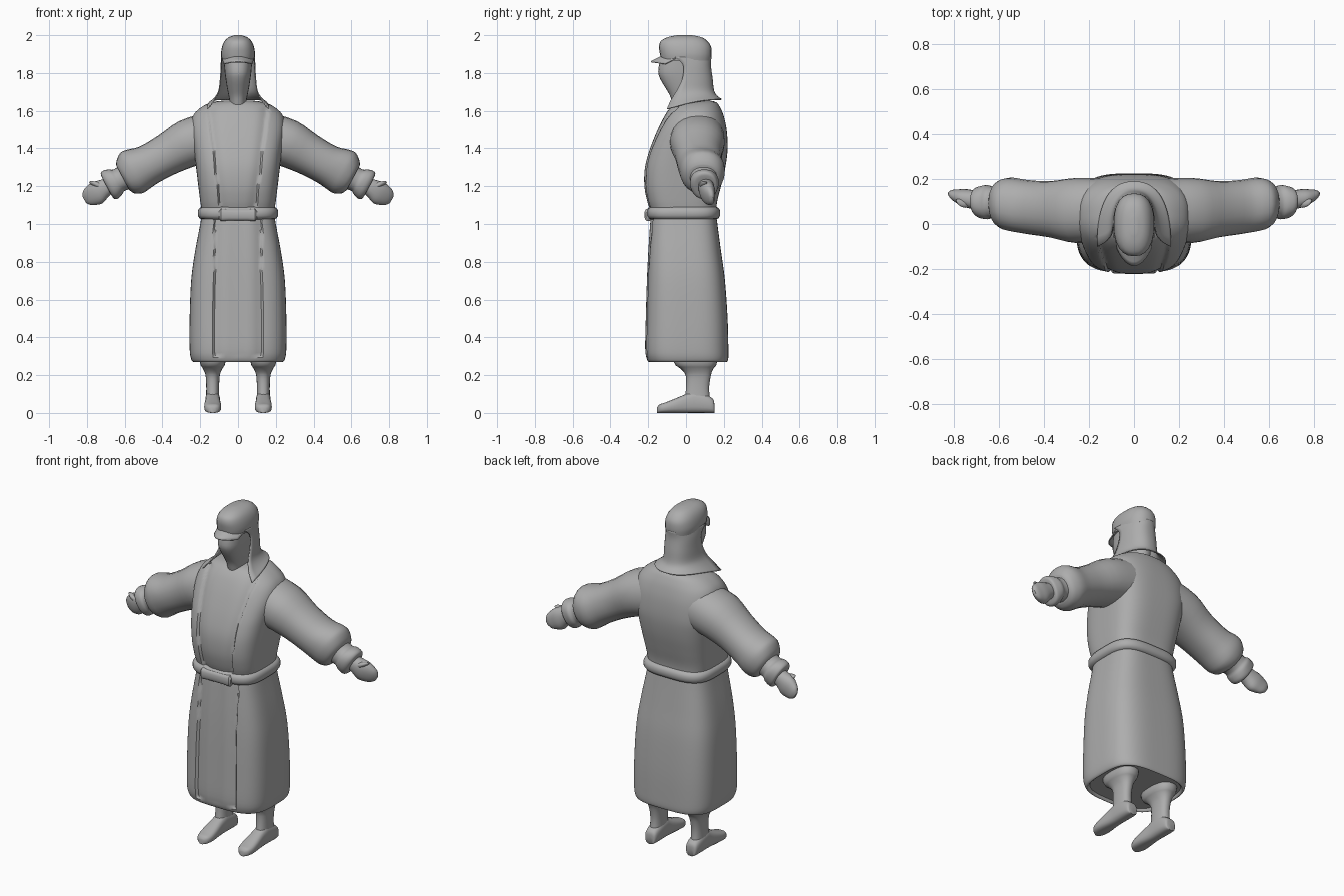
import bpy, bmesh, math
from mathutils import Vector

grey = bpy.data.materials.new("plain_grey")
grey.diffuse_color = (0.42, 0.42, 0.42, 1)


def finish(name, bm, angle=40, thick=0):
    """Turn a bmesh into a smooth-shaded object."""
    bmesh.ops.recalc_face_normals(bm, faces=bm.faces)
    me = bpy.data.meshes.new(name)
    bm.to_mesh(me)
    bm.free()
    ob = bpy.data.objects.new(name, me)
    bpy.context.collection.objects.link(ob)
    me.materials.append(grey)
    if thick:
        mod = ob.modifiers.new("thickness", 'SOLIDIFY')
        mod.thickness = thick
        mod.offset = 0
    bpy.ops.object.select_all(action='DESELECT')
    ob.select_set(True)
    bpy.context.view_layer.objects.active = ob
    bpy.ops.object.shade_smooth_by_angle(angle=math.radians(angle))
    return ob


def loft(name, rings, closed=True, angle=40, thick=0):
    """Skin a list of point rings; closed rings get end caps."""
    bm = bmesh.new()
    rows = [[bm.verts.new(p) for p in r] for r in rings]
    n = len(rows[0])
    for a, b in zip(rows, rows[1:]):
        for i in range(n if closed else n - 1):
            j = (i + 1) % n
            bm.faces.new((a[i], a[j], b[j], b[i]))
    if closed:
        bm.faces.new(rows[0])
        bm.faces.new(rows[-1])
    return finish(name, bm, angle, thick)


def spline(rows, steps):
    """Catmull-Rom refinement of a table of rows."""
    out = []
    for i in range(len(rows) - 1):
        p = [rows[max(0, min(len(rows) - 1, i + k))] for k in (-1, 0, 1, 2)]
        for s in range(steps):
            t = s / steps
            out.append([0.5 * (2*b + (c - a)*t + (2*a - 5*b + 4*c - d)*t*t
                               + (3*b - a - 3*c + d)*t**3) for a, b, c, d in zip(*p)])
    return out + [list(rows[-1])]


def oval(n, rx, ry, e):
    """Superellipse points, e = 2 is an ellipse, larger is squarer."""
    pts = []
    for i in range(n):
        t = 2 * math.pi * i / n
        c, s = math.cos(t), math.sin(t)
        pts.append((rx * math.copysign(abs(c)**(2/e), c), ry * math.copysign(abs(s)**(2/e), s)))
    return pts


def level(z, rx, y0, y1, e=2.4, n=24, cx=0):
    return [Vector((cx + x, (y0 + y1)/2 + y, z)) for x, y in oval(n, rx, (y1 - y0)/2, e)]


# Robe: half width, front and back at each height
robe = [(.285, .225, -.185, .205), (.27, .235, -.195, .215), (.285, .248, -.207, .223),
        (.34, .256, -.216, .224), (.5, .256, -.213, .22), (.7, .248, -.207, .206),
        (.85, .228, -.2, .186), (1.0, .2, -.19, .166), (1.06, .192, -.186, .16),
        (1.12, .2, -.205, .165), (1.2, .21, -.22, .185), (1.3, .222, -.217, .208),
        (1.4, .235, -.19, .22), (1.5, .25, -.15, .215), (1.57, .24, -.115, .2),
        (1.615, .2, -.085, .182), (1.645, .14, -.05, .16), (1.655, .06, 0, .12)]


def robe_ring(z, rx, y0, y1):
    e = 3.4 if z < 1.4 else 3.4 - min(1, (z - 1.4) / .2)
    ring = level(z, rx, y0, y1, e, 128)
    # Open front: robe edges stand proud of the panel between them
    edge = .125 if z < 1.06 else .09 + .07 * (z - 1.06) / .55
    for p in ring:
        if p.y < y0 * .5 and .3 < z < 1.62:
            gap = abs(p.x) - edge
            if gap < 0:
                p.y += .014 * math.exp(-(gap / .035)**2)
            if z < 1.06:
                p.y += .006 * math.exp(-((p.x - .01) / .02)**2)
    return ring


loft("robe", [robe_ring(*r) for r in spline(robe, 4)], angle=50)

# Belt wrapped around the waist, with a tied piece in front
belt = [(1.025, 0), (1.03, .012), (1.045, .021), (1.07, .021), (1.085, .012), (1.09, 0)]
loft("belt", [level(z, .192 + o, -.188 - o, .16 + o, 3.4, 64) for z, o in belt])
loft("belt_knot", [[Vector((x, -.2 + a, 1.048 + b)) for a, b in oval(16, .02 * k, .033 * k, 2.6)]
                   for x, k in ((-.1, .6), (-.09, 1), (-.05, .9), (.05, .9), (.09, 1), (.1, .6))])


# Sleeves and hands follow a sloping axis: x, y, z, radius across, radius in depth
def arm_ring(s, x, y, z, ru, rv, e=2.2):
    return [Vector((s * (x + a * .47), y + b, z + a * .88)) for a, b in oval(24, ru, rv, e)]


sleeve = [(.1, .065, 1.47, .14, .135), (.25, .06, 1.432, .13, .145), (.37, .065, 1.37, .112, .125),
          (.47, .075, 1.315, .108, .12), (.53, .085, 1.288, .12, .12), (.565, .088, 1.27, .122, .115),
          (.595, .09, 1.25, .1, .1), (.61, .092, 1.245, .075, .08)]
cuff = [(.59, .092, 1.25, .07, .075), (.63, .095, 1.232, .064, .07), (.65, .097, 1.222, .076, .076),
        (.675, .097, 1.208, .084, .072), (.692, .1, 1.2, .075, .062), (.695, .1, 1.198, .045, .045)]
hand = [(.67, .105, 1.21, .04, .04), (.71, .108, 1.188, .05, .042), (.745, .115, 1.165, .062, .04),
        (.775, .122, 1.15, .055, .032), (.8, .13, 1.138, .042, .022), (.815, .135, 1.13, .02, .01)]
thumb = [(.715, .1, 1.2, .022, .024), (.75, .092, 1.208, .02, .02), (.775, .098, 1.215, .014, .014),
         (.787, .105, 1.218, .004, .004)]
for side, s in (("left", 1), ("right", -1)):
    for part, rows in (("sleeve", sleeve), ("cuff", cuff), ("hand", hand), ("thumb", thumb)):
        loft(f"{side}_{part}", [arm_ring(s, *r) for r in spline(rows, 3)], angle=50)

    # Legs narrowing to the ankle, then feet lofted from heel to toe
    leg = [(.4, .075, -.08, .17), (.27, .068, -.065, .165), (.235, .052, -.03, .145),
           (.2, .038, -.002, .132), (.13, .034, 0, .122), (.05, .036, -.01, .13)]
    loft(f"{side}_leg", [level(*r, cx=s * .134) for r in spline(leg, 3)])
    foot = [(.15, .022, .05), (.142, .034, .075), (.1, .039, .1), (.04, .039, .115), (0, .039, .1),
            (-.06, .044, .075), (-.11, .044, .055), (-.14, .034, .045), (-.153, .015, .03)]
    loft(f"{side}_foot", [[Vector((s * .134 + a, y, max(0, h / 2 + b)))
                           for a, b in oval(20, w, h / 2, 2.8)] for y, w, h in spline(foot, 3)])

# Head and neck
head = [(1.56, .045, -.05, .08), (1.64, .044, -.072, .1), (1.68, .05, -.085, .11),
        (1.72, .058, -.108, .115), (1.77, .066, -.137, .12), (1.81, .071, -.147, .125),
        (1.88, .076, -.135, .13)]
loft("head", [level(*r) for r in spline(head, 3)])

# Rounded cap with a short brim
cap = [(1.865, .086, -.13, .132), (1.9, .09, -.138, .136), (1.94, .084, -.143, .132),
       (1.97, .07, -.132, .112), (1.99, .047, -.095, .08), (2.0, .015, -.045, .03)]
loft("cap", [level(*r) for r in spline(cap, 4)])
loft("cap_brim", [[Vector((.082 * u * (1 - .08 * v), -.125 - .06 * v + .075 * u * u,
                           1.89 - .031 * v - .012 * u * u)) for u in [k / 8 - 1 for k in range(17)]]
                  for v in (0, .33, .67, 1)], closed=False, thick=.006)

# Neck cloth: hangs from the cap, open at the face, flaring over the shoulders
cloth = [(1.885, 0, .087, -.06, .132), (1.84, 0, .089, -.015, .129), (1.77, 0, .093, -.02, .138),
         (1.71, .005, .102, -.05, .145), (1.68, .025, .127, -.08, .16), (1.66, .05, .162, -.1, .188)]
cloth_rings = []
for z, drop, rx, yf, yb in spline(cloth, 4):
    ring = []
    for k in range(33):
        u = k / 16 - 1
        a = u * math.pi / 2
        ring.append(Vector((rx * math.copysign(abs(math.sin(a))**.85, u),
                            yf + (yb - yf) * max(0, math.cos(a))**.8, z - drop * u**4)))
    cloth_rings.append(ring)
loft("neck_cloth", cloth_rings, closed=False, thick=.006)
